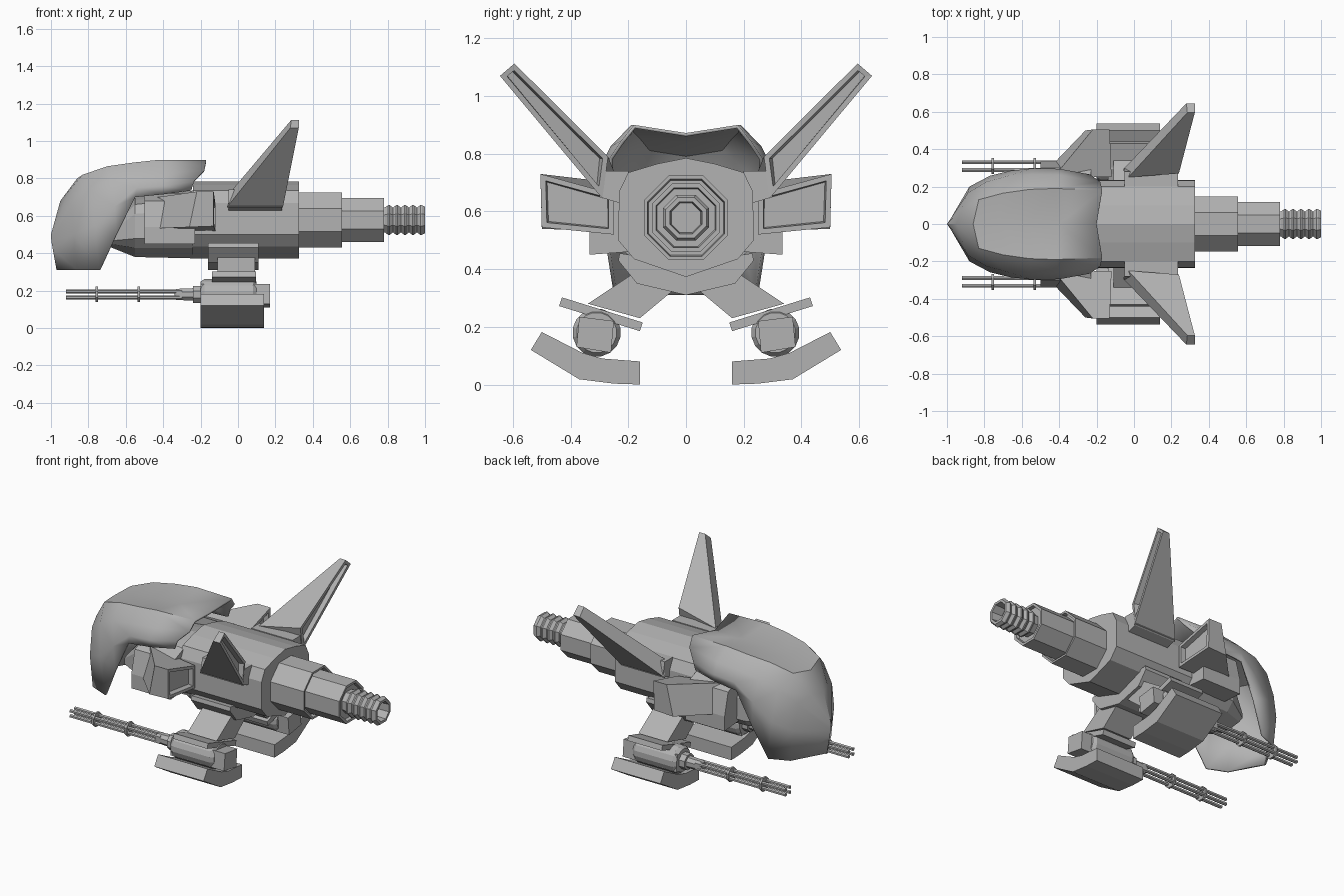
import bpy, bmesh, math
from mathutils import Vector

default_cube = bpy.data.objects.get("Cube")
if default_cube:
    bpy.data.objects.remove(default_cube, do_unlink=True)

grey = bpy.data.materials.new("hull grey")
grey.use_nodes = True
colour = (.45, .45, .45, 1)
grey.diffuse_color = colour
grey.node_tree.nodes["Principled BSDF"].inputs["Base Color"].default_value = colour


def finish(name, bm, smooth=False):
    """Turn a bmesh into a named, coloured object."""
    bmesh.ops.remove_doubles(bm, verts=bm.verts, dist=.0005)
    bmesh.ops.recalc_face_normals(bm, faces=bm.faces)
    mesh = bpy.data.meshes.new(name)
    bm.to_mesh(mesh)
    bm.free()
    mesh.materials.append(grey)
    obj = bpy.data.objects.new(name, mesh)
    bpy.context.collection.objects.link(obj)
    if smooth:
        bpy.ops.object.select_all(action='DESELECT')
        obj.select_set(True)
        bpy.context.view_layer.objects.active = obj
        bpy.ops.object.shade_smooth_by_angle(angle=math.radians(35))
    return obj


def loft(name, sections, recess=None, mirrored=False):
    """Skin closed sections; optionally recess the face looking along a direction."""
    bm = bmesh.new()
    rings = [[bm.verts.new(p) for p in section] for section in sections]
    for a, b in zip(rings, rings[1:]):
        for i in range(len(a)):
            j = (i + 1) % len(a)
            bm.faces.new((a[i], a[j], b[j], b[i]))
    bm.faces.new(rings[0])
    bm.faces.new(rings[-1])
    bmesh.ops.recalc_face_normals(bm, faces=bm.faces)
    if recess:
        direction = Vector(recess)
        face = max(bm.faces, key=lambda f: f.normal.dot(direction))
        bmesh.ops.inset_region(bm, faces=[face], thickness=.018, use_even_offset=True)
        bmesh.ops.inset_region(bm, faces=[face], thickness=.006, depth=-.03)
    obj = finish(name, bm)
    if mirrored:
        mirror = obj.modifiers.new("mirror", 'MIRROR')
        mirror.use_axis = (False, True, False)
    return obj


def prism(name, outline, x_start, x_end, mirrored=True):
    """Extrude a (y, z) outline along x."""
    return loft(name, [[(x, y, z) for y, z in outline] for x in (x_start, x_end)],
                mirrored=mirrored)


def lathe(name, profile, y, z, sides=8, mirrored=False):
    """Turn an (x, radius) profile about an axis parallel to x."""
    sections = []
    for x, r in profile:
        angles = [math.tau * (i + .5) / sides for i in range(sides)]
        sections.append([(x, y + r * math.cos(a), z + r * math.sin(a)) for a in angles])
    return loft(name, sections, mirrored=mirrored)


def both_sides(half):
    """Complete a symmetric outline given from top centre to bottom centre."""
    return half + [(-y, z) for y, z in reversed(half) if y > 0]


# Main hull and its tapered nose
hull = both_sides([(0, .785), (.1, .765), (.2, .735), (.232, .67),
                   (.235, .5), (.18, .435), (0, .373)])
prism("hull", hull, -.24, .325, mirrored=False)


def scaled_hull(x, width, bottom, top):
    return [(x, y * width, bottom + (z - .373) / .412 * (top - bottom)) for y, z in hull]


loft("hull_nose", [scaled_hull(-.7, .5, .44, .52), scaled_hull(-.55, .9, .38, .7),
                   scaled_hull(-.24, 1, .373, .735)])

# Telescoping tail with socketed ends and a ribbed cable
tail = [(.3, .158), (.555, .158), (.555, .145), (.53, .14), (.53, .128),
        (.78, .128), (.78, .112), (.76, .108), (.76, .07)]
for rib in range(5):
    start = .785 + rib * .043
    tail += [(start, .072), (start + .018, .086), (start + .026, .086)]
tail += [(1, .076), (1, .06), (.93, .055)]
lathe("tail", tail, 0, .578)

# Smooth hooded cowl: rows run from the prow to the rear edge
rows = [
    [(-1, 0, .5), (-.95, 0, .68), (-.86, 0, .8), (-.72, 0, .85),
     (-.58, 0, .865), (-.4, 0, .872), (-.2, 0, .872)],
    [(-1, 0, .49), (-.92, .08, .69), (-.83, .13, .82), (-.7, .165, .865),
     (-.56, .185, .885), (-.42, .19, .9), (-.17, .18, .9)],
    [(-.997, 0, .46), (-.89, .165, .66), (-.79, .225, .74), (-.68, .255, .79),
     (-.55, .265, .815), (-.4, .262, .825), (-.18, .225, .845)],
    [(-.99, 0, .42), (-.88, .2, .5), (-.77, .258, .55), (-.66, .285, .65),
     (-.54, .298, .75), (-.4, .295, .76), (-.235, .265, .785)],
    [(-.97, 0, .31), (-.86, .2, .31), (-.74, .25, .31), (-.65, .28, .5),
     (-.55, .293, .7), (-.4, .29, .715), (-.25, .265, .735)],
]
bm = bmesh.new()
for side in (1, -1):
    grid = [[bm.verts.new((x, y * side, z)) for x, y, z in row] for row in rows]
    for upper, lower in zip(grid, grid[1:]):
        for i in range(len(upper) - 1):
            bm.faces.new((upper[i], upper[i + 1], lower[i + 1], lower[i]))
cowl = finish("cowl", bm, smooth=True)
shell = cowl.modifiers.new("thickness", 'SOLIDIFY')
shell.thickness = .012
shell.offset = -1

# Swept fins with a recessed rear face
loft("fin", [
    [(-.06, .29, .645), (.24, .29, .645), (.24, .27, .79), (-.03, .25, .74)],
    [(.28, .645, 1.07), (.325, .645, 1.07), (.325, .595, 1.113), (.285, .595, 1.113)],
], recess=(1, 0, 0), mirrored=True)
prism("fin_root", [(.2, .74), (.28, .74), (.3, .65), (.2, .62)], -.05, .235)

# Side scoops with a recessed rear face, and the blocks carrying them
loft("scoop", [
    [(-.5, .25, .53), (-.12, .25, .52), (-.12, .25, .66), (-.43, .25, .7)],
    [(-.26, .5, .54), (-.13, .5, .545), (-.13, .505, .73), (-.22, .505, .73)],
], recess=(1, 0, 0), mirrored=True)
prism("scoop_block", [(.2, .72), (.3, .68), (.335, .54), (.335, .45), (.2, .46)], -.5, -.23)

# Belly mount and splayed gun arms
prism("belly_mount", both_sides([(0, .42), (.23, .455), (.235, .43), (.17, .35), (0, .31)]),
      -.16, .11, mirrored=False)
prism("gun_arm", [(.04, .33), (.19, .38), (.34, .28), (.16, .23)], -.11, .09)
prism("gun_plate", [(.43, .302), (.15, .215), (.16, .185), (.44, .272)], -.14, .095)

# Gun housings: a round core, a flat rear block and a curved shield below
lathe("gun_core", [(-.2, .07), (-.18, .084), (.08, .084), (.1, .07)], .31, .18,
      sides=16, mirrored=True)
prism("gun_block", [(.25, .22), (.37, .235), (.38, .13), (.26, .11)], -.2, .17)
prism("gun_shield", [(.16, .08), (.29, .09), (.36, .11), (.5, .182),
                     (.538, .12), (.37, .018), (.25, .003), (.16, 0)], -.2, .14)

# Clustered barrels held by collars
lathe("barrel_base", [(-.34, .024), (-.33, .032), (-.24, .036), (-.24, .05), (-.19, .05)],
      .31, .18, mirrored=True)
for i in range(4):
    angle = math.tau * (i + .5) / 4
    lathe(f"barrel_{i}", [(-.92, .011), (-.3, .011)], .31 + .03 * math.cos(angle),
          .18 + .022 * math.sin(angle), sides=6, mirrored=True)
for x in (-.755, -.53):
    lathe("barrel_collar", [(x - .006, .045), (x + .006, .045)], .31, .18, mirrored=True)
